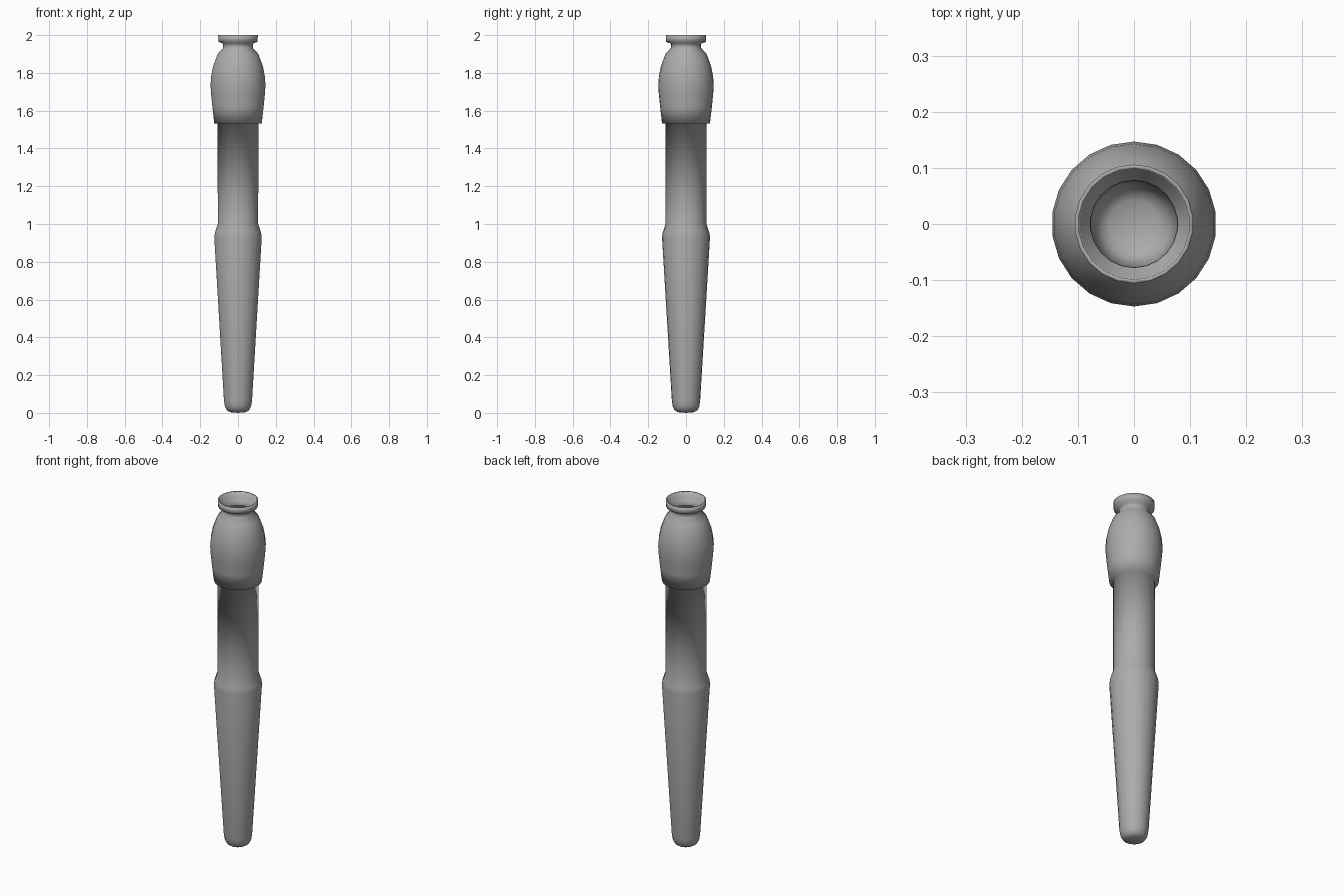
import bpy, bmesh, math

if "Cube" in bpy.data.objects:
    bpy.data.objects.remove(bpy.data.objects["Cube"])

SIDES = 22


def lathe(name, profile, sides=SIDES):
    """Spin an (r, z) profile around z; r = 0 makes a pole."""
    bm = bmesh.new()
    rings = []
    for r, z in profile:
        if r == 0:
            rings.append([bm.verts.new((0, 0, z))] * sides)
        else:
            rings.append([bm.verts.new((r * math.cos(a), r * math.sin(a), z))
                          for a in (math.tau * (i + 0.5) / sides for i in range(sides))])
    for low, high in zip(rings, rings[1:]):
        for i in range(sides):
            j = (i + 1) % sides
            corners = dict.fromkeys((low[i], low[j], high[j], high[i]))
            bm.faces.new(list(corners)).smooth = True
    mesh = bpy.data.meshes.new(name)
    bm.to_mesh(mesh)
    bm.free()
    obj = bpy.data.objects.new(name, mesh)
    bpy.context.collection.objects.link(obj)
    return obj


# thin open vessel: tapered foot, collar, straight tube, bulb, neck and lip
vessel = lathe("tall_hollow_vessel", [
    # rounded foot and taper
    (0, 0.0), (0.043, 0.004), (0.060, 0.014), (0.070, 0.034), (0.075, 0.065),
    (0.127, 0.93),
    # collar and straight tube
    (0.123, 0.955), (0.108, 1.0), (0.109, 1.535),
    # ledge and bulb
    (0.127, 1.533), (0.137, 1.62), (0.144, 1.69), (0.147, 1.735),
    (0.143, 1.785), (0.133, 1.835), (0.109, 1.90), (0.080, 1.932),
    # neck and flared lip
    (0.079, 1.955), (0.105, 1.964), (0.106, 2.0),
    # inside of the lip
    (0.099, 2.0), (0.097, 1.97), (0.078, 1.96), (0.077, 1.93),
])

# dark grey
grey = bpy.data.materials.new("dark_grey")
grey.diffuse_color = (0.41, 0.41, 0.41, 1)
grey.use_nodes = True
grey.node_tree.nodes["Principled BSDF"].inputs["Base Color"].default_value = grey.diffuse_color
vessel.data.materials.append(grey)
